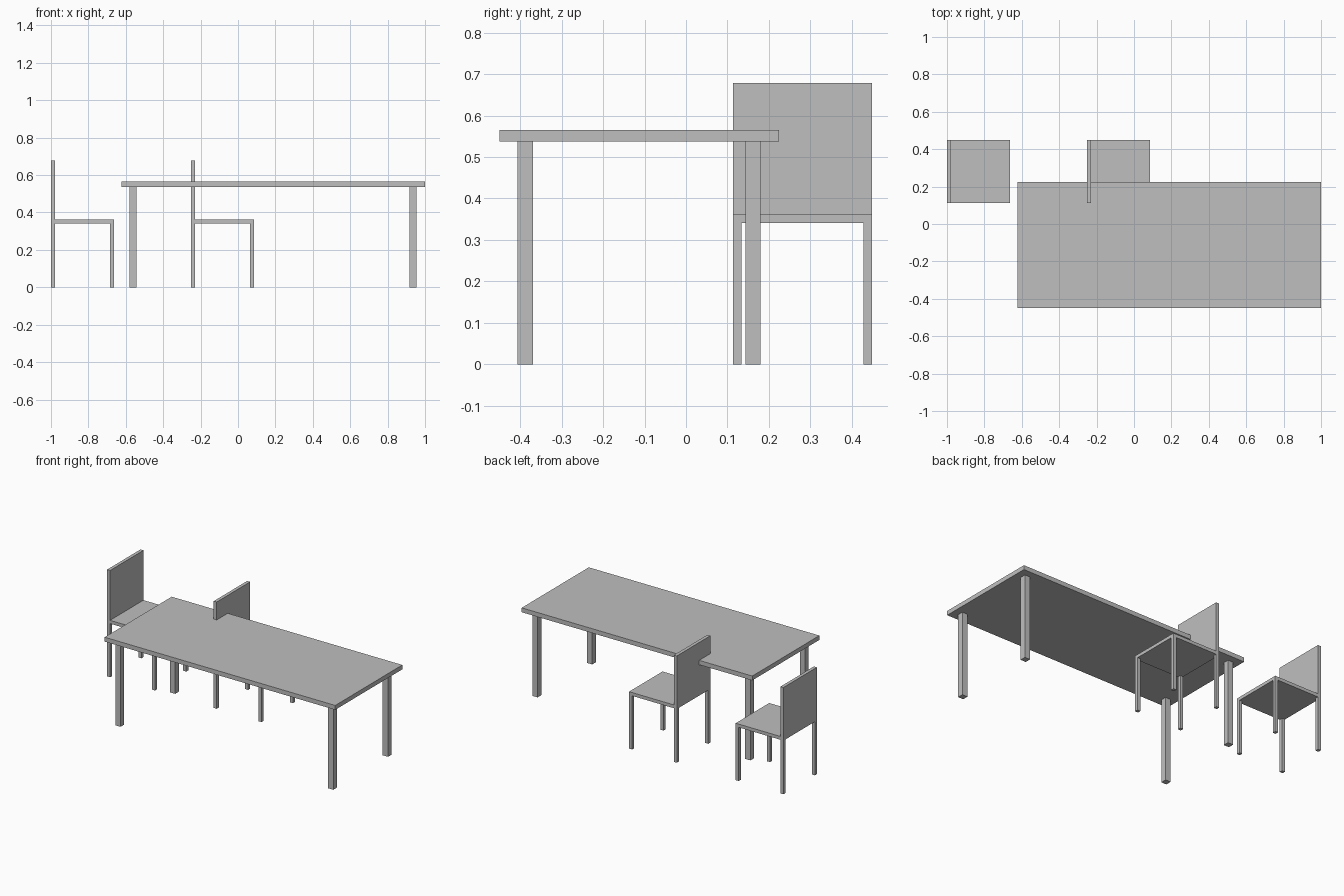
import bpy

cube = bpy.data.objects.get("Cube")
if cube:
    bpy.data.objects.remove(cube, do_unlink=True)

# Single plain grey
grey = bpy.data.materials.new("plain_grey")
grey.use_nodes = True
GREY = (0.52, 0.52, 0.52, 1)
grey.diffuse_color = GREY
grey.node_tree.nodes["Principled BSDF"].inputs["Base Color"].default_value = GREY


def box(name, x0, x1, y0, y1, z0, z1):
    """Axis-aligned board or post given by its extents."""
    bpy.ops.mesh.primitive_cube_add(
        size=1, location=((x0 + x1) / 2, (y0 + y1) / 2, (z0 + z1) / 2))
    ob = bpy.context.object
    ob.name = name
    ob.scale = (x1 - x0, y1 - y0, z1 - z0)
    bpy.ops.object.transform_apply(location=False, rotation=False, scale=True)
    ob.data.materials.append(grey)


def legs(name, x0, x1, y0, y1, size, height):
    """Four square posts in the corners of a rectangle."""
    for x_name, x in (("right", x0), ("left", x1 - size)):
        for y_name, y in (("front", y0), ("back", y1 - size)):
            box(f"{name}_{y_name}_{x_name}_leg", x, x + size, y, y + size, 0, height)


def table(x0, x1, y0, y1, top, thickness, inset, leg):
    box("table_top", x0, x1, y0, y1, top - thickness, top)
    legs("table", x0 + inset, x1 - inset, y0 + inset, y1 - inset, leg, top - thickness)


def chair(name, x, y, size=0.336, seat=0.362, board=0.021, height=0.679):
    box(f"{name}_seat", x, x + size, y, y + size, seat - board, seat)
    box(f"{name}_backrest", x, x + board, y, y + size, seat, height)
    legs(name, x, x + size, y, y + size, board, seat - board)


table(-0.623, 0.999, -0.45, 0.224, 0.565, 0.028, 0.044, 0.037)

# Two identical chairs, both facing the model's left
chair("outer_chair", -1.0, 0.113)
chair("inner_chair", -0.25, 0.113)
